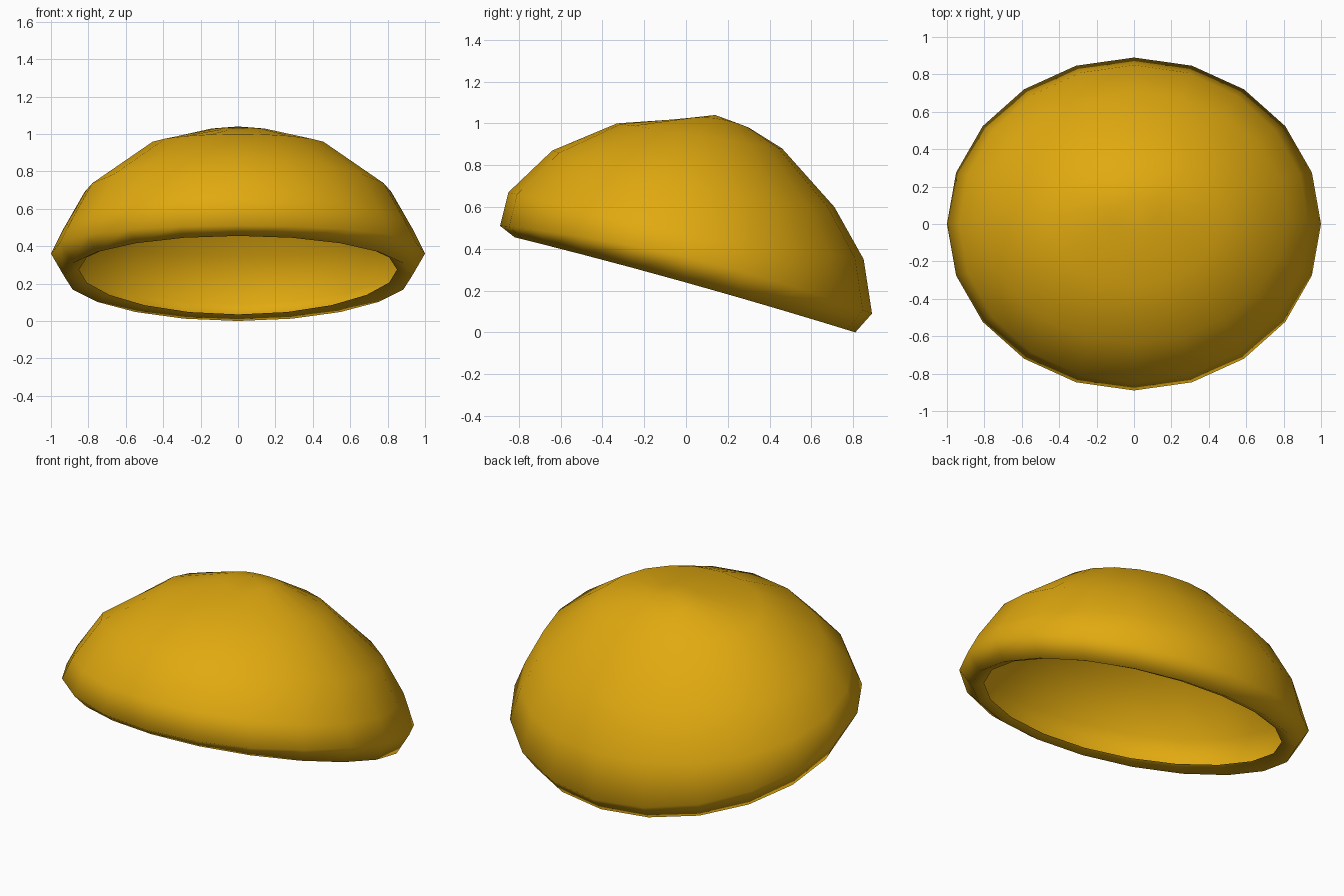
import bpy, bmesh, math

if "Cube" in bpy.data.objects:
    bpy.data.objects.remove(bpy.data.objects["Cube"])

SIDES = 20
# Rings from lip to crown: front (y, z), back (y, z), side (x, z)
RINGS = [
    ((-0.77, 0.47), (0.75, 0.035), (0.85, 0.275)),   # inner edge of lip
    ((-0.82, 0.455), (0.81, 0.0), (0.93, 0.24)),     # underside of lip
    ((-0.89, 0.51), (0.89, 0.09), (1.0, 0.36)),      # widest
    ((-0.85, 0.67), (0.85, 0.35), (0.935, 0.49)),
    ((-0.64, 0.87), (0.71, 0.60), (0.82, 0.69)),
    ((-0.33, 1.0), (0.46, 0.88), (0.48, 0.94)),
    ((-0.03, 1.02), (0.30, 0.98), (0.15, 1.025)),
]
CROWN = (0, 0.14, 1.04)


def ring_points(front, back, side):
    """Tilted, slightly bent ellipse through the given points."""
    cy, ry = (front[0] + back[0]) / 2, (back[0] - front[0]) / 2
    cz, rz = (front[1] + back[1]) / 2, (back[1] - front[1]) / 2
    for i in range(SIDES):
        a = 2 * math.pi * i / SIDES
        c, s = math.cos(a), math.sin(a)
        yield (side[0] * c, cy + ry * s, cz + rz * s + (side[1] - cz) * c * c)


# Hollow tilted dome with a curled lip
bm = bmesh.new()
rings = [[bm.verts.new(p) for p in ring_points(*r)] for r in RINGS]
for low, high in zip(rings, rings[1:]):
    for i in range(SIDES):
        j = (i + 1) % SIDES
        bm.faces.new((low[i], low[j], high[j], high[i]))
top = bm.verts.new(CROWN)
for i in range(SIDES):
    bm.faces.new((rings[-1][i], rings[-1][(i + 1) % SIDES], top))
for f in bm.faces:
    f.smooth = True

mesh = bpy.data.meshes.new("dome_shell")
bm.to_mesh(mesh)
bm.free()
dome = bpy.data.objects.new("dome_shell", mesh)
bpy.context.collection.objects.link(dome)

mat = bpy.data.materials.new("golden_yellow")
mat.diffuse_color = (0.75, 0.40, 0.005, 1)
mat.use_nodes = True
mat.node_tree.nodes["Principled BSDF"].inputs["Base Color"].default_value = mat.diffuse_color
mesh.materials.append(mat)
